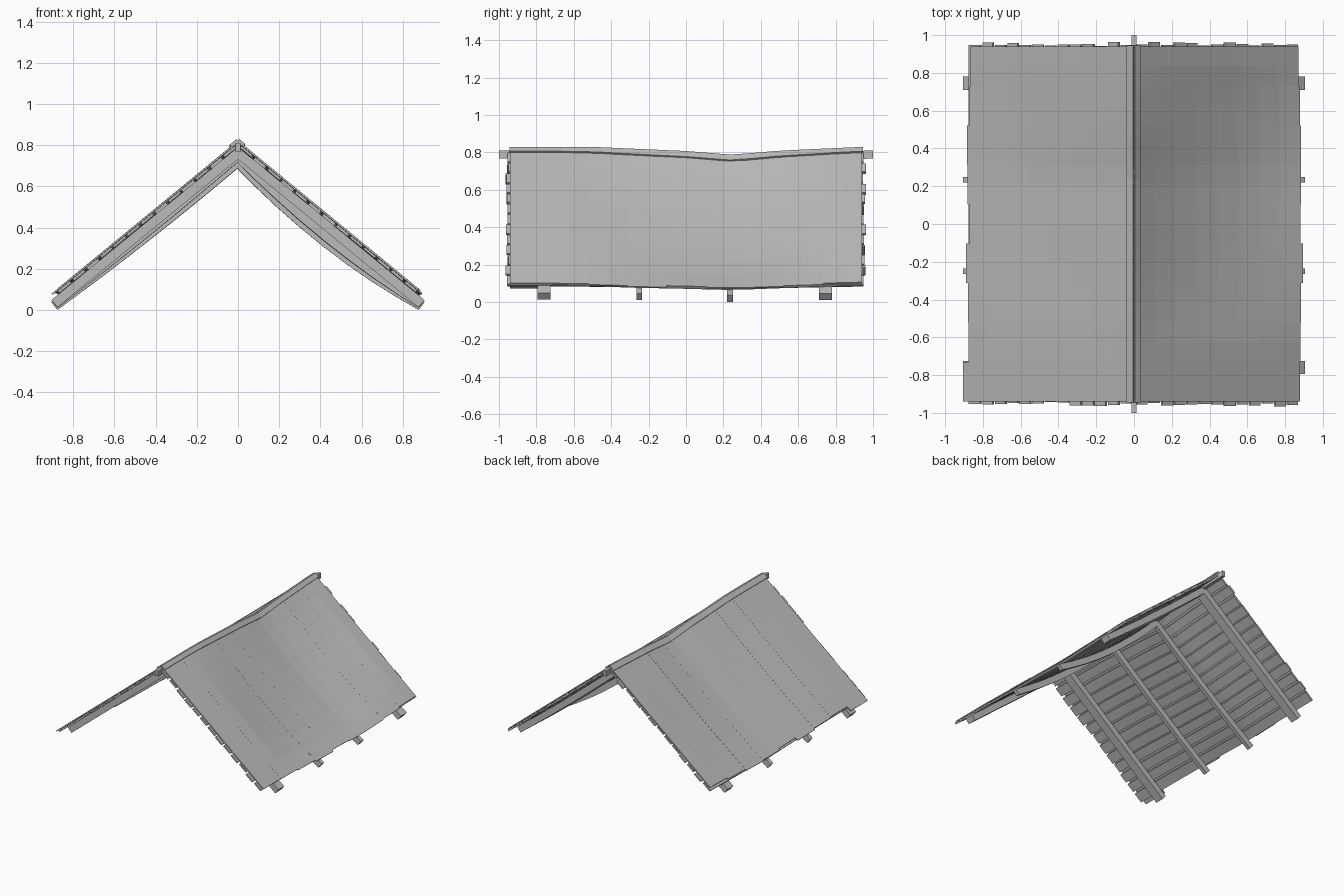
import bpy, bmesh, math, random

random.seed(4)
cube = bpy.data.objects.get("Cube")
if cube:
    bpy.data.objects.remove(cube, do_unlink=True)

grey = bpy.data.materials.new("weathered grey")
grey.use_nodes = True
grey.diffuse_color = (0.5, 0.5, 0.5, 1)
grey.node_tree.nodes["Principled BSDF"].inputs["Base Color"].default_value = (0.5, 0.5, 0.5, 1)

# Roof pitch and the sagging shape that every part follows
RIDGE = 0.822
PITCH = math.atan(0.82)
COS, SIN = math.cos(PITCH), math.sin(PITCH)
SAG = [(-1.1, 0), (-0.5, 0), (0, 0.022), (0.25, 0.042), (0.5, 0.02), (0.94, 0), (1.1, 0)]
BEND = {1: 0.06, -1: 0.015}


def ridge_sag(y):
    for (y0, s0), (y1, s1) in zip(SAG, SAG[1:]):
        if y <= y1:
            return s0 + (s1 - s0) * (y - y0) / (y1 - y0)
    return 0


def on_roof(side, t, y, depth):
    """Point t down the slope and depth below the roof surface, mitred at the ridge."""
    t = max(t, depth * SIN / COS)
    u = min(t / 1.18, 1)
    middle = max(0, 1 - ((y - 0.1) / 0.75) ** 2)
    drop = ridge_sag(y) * (1 - 0.7 * u) + BEND[side] * 4 * u * (1 - u) * middle
    return (side * (t * COS - depth * SIN), y, RIDGE - t * SIN - depth * COS - drop)


def slab(bm, side, t0, t1, y0, y1, top, bottom, nt=1, ny=1):
    """Board following the sagging slope between two depths."""
    grid = bmesh.ops.create_grid(bm, x_segments=nt, y_segments=ny, size=1)["verts"]
    faces = list({f for v in grid for f in v.link_faces})
    ext = bmesh.ops.extrude_face_region(bm, geom=faces, use_keep_orig=True)["geom"]
    low = [v for v in ext if isinstance(v, bmesh.types.BMVert)]
    for verts, depth in ((grid, top), (low, bottom)):
        for v in verts:
            t = t0 + (t1 - t0) * (v.co.x + 1) / 2
            y = y0 + (y1 - y0) * (v.co.y + 1) / 2
            v.co = on_roof(side, t, y, depth)


def finish(bm, name):
    bmesh.ops.recalc_face_normals(bm, faces=bm.faces[:])
    mesh = bpy.data.meshes.new(name)
    bm.to_mesh(mesh)
    bm.free()
    mesh.materials.append(grey)
    bpy.context.collection.objects.link(bpy.data.objects.new(name, mesh))


EAVES = {-1: [0.905, 0.875, 0.88, 0.89, 0.87, 0.88, 0.885, 0.875, 0.866],
         1: [0.878, 0.88, 0.885, 0.893, 0.88, 0.885, 0.885, 0.88, 0.872]}
RAFTERS = [(-0.76, 0.035), (-0.25, 0.015), (0.235, 0.015), (0.745, 0.035)]

for side, label in ((1, "left"), (-1, "right")):
    # Nine roofing sheets with uneven eaves
    bm = bmesh.new()
    width = 1.88 / 9
    for i, reach in enumerate(EAVES[side]):
        y = -0.94 + i * width
        lift = random.uniform(-0.001, 0.001)
        slab(bm, side, 0, reach / COS, y, y + width, lift, 0.008, nt=8, ny=2)
    finish(bm, label + "_roof_sheets")

    # Boards running lengthwise under the sheets, ragged at the gables
    bm = bmesh.new()
    for i in range(13):
        t = 0.03 + i * 0.086
        board = random.uniform(0.068, 0.077)
        slab(bm, side, t, t + board, -random.uniform(0.943, 0.965),
             random.uniform(0.943, 0.965), 0.009, random.uniform(0.02, 0.025), ny=18)
    finish(bm, label + "_under_boards")

    # Rafters, thick at the gables and thin between
    bm = bmesh.new()
    for y, half in RAFTERS:
        slab(bm, side, 0, 1.19, y - half, y + half, 0.024, 0.07, nt=8)
    finish(bm, label + "_rafters")

    # Ridge cap board
    bm = bmesh.new()
    slab(bm, side, 0, 0.036 if side == 1 else 0.044, -0.945, 0.945, -0.01, 0.001, ny=16)
    finish(bm, label + "_ridge_cap")

# Ridge beam that pokes out of both gables
bm = bmesh.new()
grid = bmesh.ops.create_grid(bm, x_segments=1, y_segments=20, size=1)["verts"]
ext = bmesh.ops.extrude_face_region(bm, geom=bm.faces[:], use_keep_orig=True)["geom"]
low = [v for v in ext if isinstance(v, bmesh.types.BMVert)]
for verts, z in ((grid, 0.81), (low, 0.767)):
    for v in verts:
        v.co = (v.co.x * 0.012, v.co.y, z - ridge_sag(v.co.y))
finish(bm, "ridge_beam")
